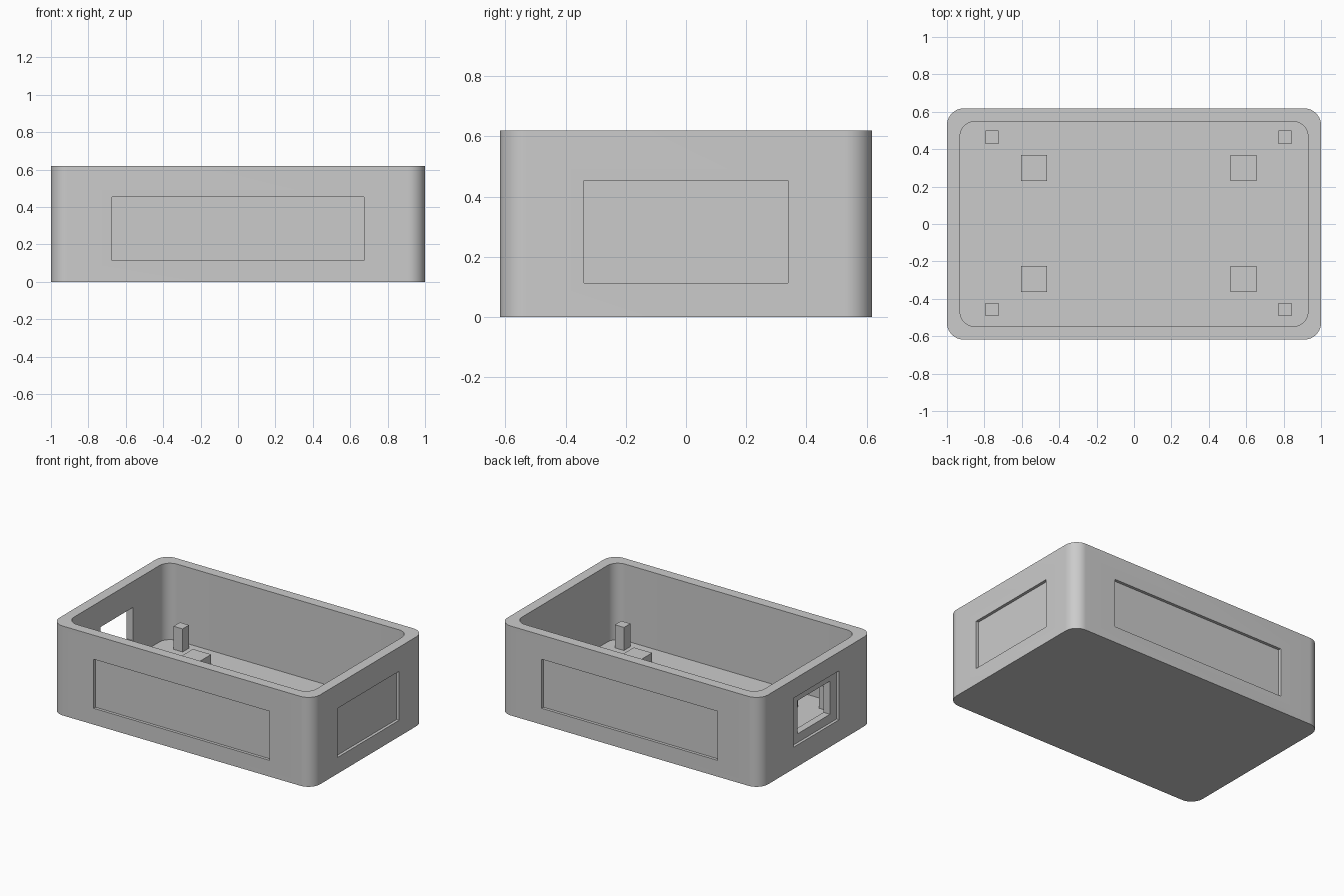
import bpy, bmesh, math

if "Cube" in bpy.data.objects:
    bpy.data.objects.remove(bpy.data.objects["Cube"], do_unlink=True)

HALF_X, HALF_Y, HEIGHT = 1.0, 0.618, 0.62
WALL, FLOOR, RECESS = 0.07, 0.09, 0.02

grey = bpy.data.materials.new("plain grey")
grey.use_nodes = True
grey.diffuse_color = (0.6, 0.6, 0.6, 1)
grey.node_tree.nodes["Principled BSDF"].inputs["Base Color"].default_value = (0.6, 0.6, 0.6, 1)


def add_object(name, bm):
    bmesh.ops.recalc_face_normals(bm, faces=bm.faces)
    mesh = bpy.data.meshes.new(name)
    bm.to_mesh(mesh)
    bm.free()
    mesh.materials.append(grey)
    obj = bpy.data.objects.new(name, mesh)
    bpy.context.collection.objects.link(obj)
    return obj


def rounded_block(name, hx, hy, z0, z1, radius, steps=16):
    """Upright block whose four vertical edges are rounded."""
    bm = bmesh.new()
    ring = []
    for corner, (sx, sy) in enumerate([(1, 1), (-1, 1), (-1, -1), (1, -1)]):
        for i in range(steps + 1):
            a = math.pi / 2 * (corner + i / steps)
            ring.append(bm.verts.new((sx * (hx - radius) + radius * math.cos(a),
                                      sy * (hy - radius) + radius * math.sin(a), z0)))
    base = bm.faces.new(ring)
    top = bmesh.ops.extrude_face_region(bm, geom=[base])["geom"]
    bmesh.ops.translate(bm, vec=(0, 0, z1 - z0),
                        verts=[v for v in top if isinstance(v, bmesh.types.BMVert)])
    return add_object(name, bm)


def box(name, x0, x1, y0, y1, z0, z1):
    bm = bmesh.new()
    bmesh.ops.create_cube(bm, size=1)
    bmesh.ops.scale(bm, vec=(x1 - x0, y1 - y0, z1 - z0), verts=bm.verts)
    bmesh.ops.translate(bm, vec=((x0 + x1) / 2, (y0 + y1) / 2, (z0 + z1) / 2), verts=bm.verts)
    return add_object(name, bm)


def cut(target, cutter):
    """Subtract the cutter, then discard it."""
    cutter.hide_render = True
    mod = target.modifiers.new("cut", "BOOLEAN")
    mod.operation, mod.solver, mod.object = "DIFFERENCE", "EXACT", cutter
    bpy.context.view_layer.update()
    graph = bpy.context.evaluated_depsgraph_get()
    mesh = bpy.data.meshes.new_from_object(target.evaluated_get(graph))
    target.modifiers.clear()
    target.data = mesh
    bpy.data.objects.remove(cutter, do_unlink=True)


# Hollow tray with rounded corners
case = rounded_block("case", HALF_X, HALF_Y, 0, HEIGHT, 0.09)
cut(case, rounded_block("cavity_cutter", HALF_X - WALL, HALF_Y - WALL, FLOOR, HEIGHT + 0.1, 0.08))

# Shallow label recesses on the front, back and left walls
LOW, HIGH = 0.113, 0.453
for side in (-1, 1):
    ys = sorted((side * (HALF_Y - RECESS), side * (HALF_Y + 0.1)))
    cut(case, box("label_cutter", -0.675, 0.675, *ys, LOW, HIGH))
cut(case, box("label_cutter", HALF_X - RECESS, HALF_X + 0.1, -0.338, 0.338, LOW, HIGH))

# Stepped socket opening through the right wall
cut(case, box("socket_recess_cutter", -HALF_X - 0.1, -HALF_X + RECESS, -0.25, 0.25, 0.15, 0.49))
cut(case, box("socket_hole_cutter", -HALF_X - 0.1, -HALF_X + 0.15, -0.178, 0.178, 0.21, 0.44))

bpy.ops.object.select_all(action="DESELECT")
case.select_set(True)
bpy.context.view_layer.objects.active = case
bpy.ops.object.shade_smooth_by_angle(angle=math.radians(30))


# Wide low pads and thin tall pins standing on the floor
def floor_post(name, x, y, half, top):
    box(name, x - half, x + half, y - half, y + half, FLOOR - 0.01, top)


for end, y_sign in (("front", -1), ("back", 1)):
    for side, pad_x, pin_x in (("right", -0.535, -0.76), ("left", 0.585, 0.807)):
        floor_post(f"{end}_{side}_pad", pad_x, y_sign * 0.297 + 0.003, 0.07, 0.165)
        floor_post(f"{end}_{side}_pin", pin_x, y_sign * 0.461 + 0.003, 0.035, 0.25)
